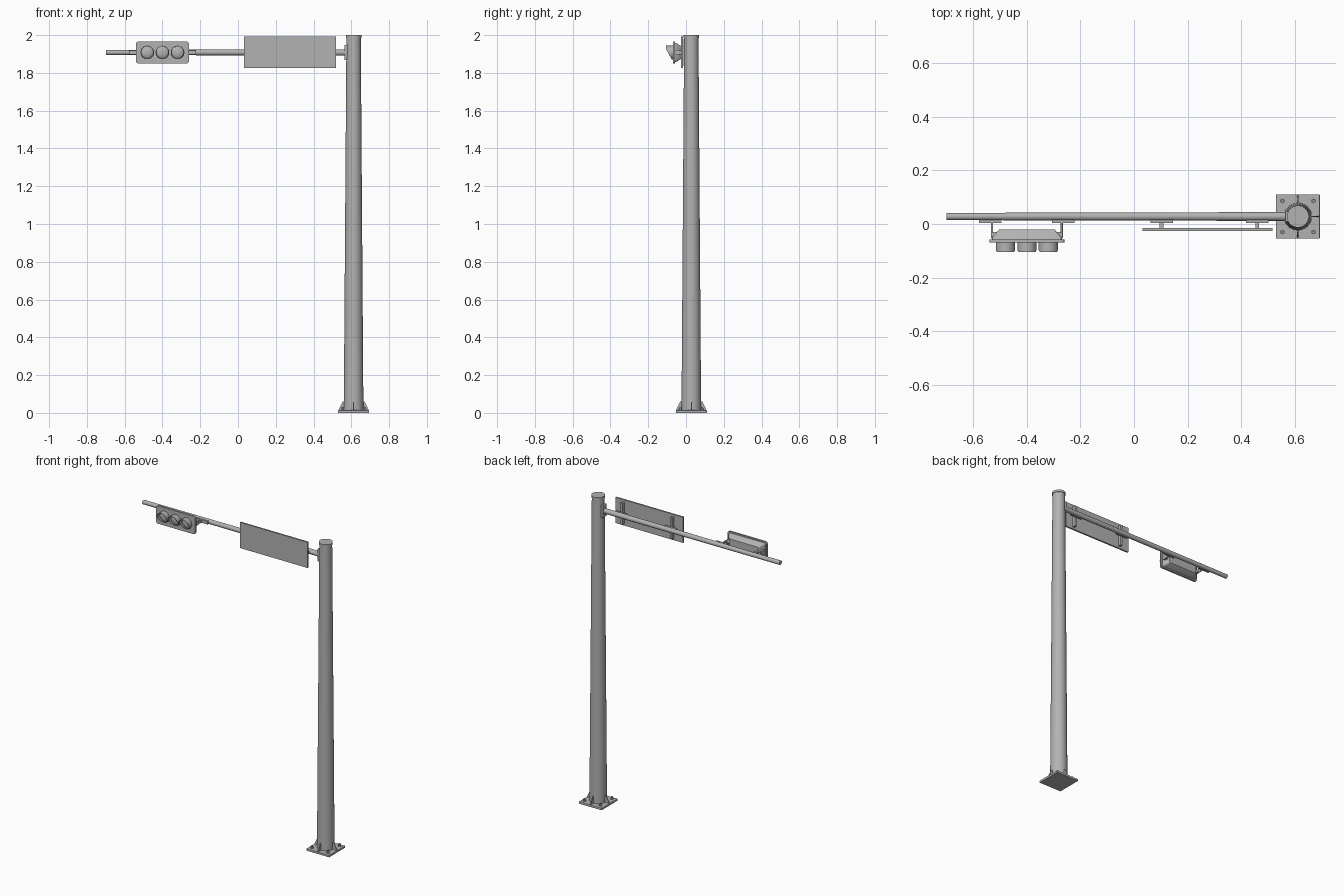
import bpy, bmesh, math
from mathutils import Matrix, Vector

if "Cube" in bpy.data.objects:
    bpy.data.objects.remove(bpy.data.objects["Cube"])

steel = bpy.data.materials.new("galvanised grey")
GREY = (0.45, 0.45, 0.45, 1)
steel.diffuse_color = GREY
steel.use_nodes = True
steel.node_tree.nodes["Principled BSDF"].inputs["Base Color"].default_value = GREY

PX, PY = 0.612, 0.028      # pole axis
ARM_Z = 1.908
AXIS = {"x": Matrix.Rotation(math.pi / 2, 4, "Y"),
        "y": Matrix.Rotation(math.pi / 2, 4, "X"),
        "z": Matrix.Identity(4)}


def finish(name, bm, smooth=False):
    bmesh.ops.recalc_face_normals(bm, faces=bm.faces)
    me = bpy.data.meshes.new(name)
    bm.to_mesh(me)
    bm.free()
    me.materials.append(steel)
    ob = bpy.data.objects.new(name, me)
    bpy.context.collection.objects.link(ob)
    if smooth:
        bpy.ops.object.select_all(action="DESELECT")
        ob.select_set(True)
        bpy.context.view_layer.objects.active = ob
        bpy.ops.object.shade_smooth_by_angle(angle=math.radians(35))
    return ob


def box(name, lo, hi, bevel=0):
    lo, hi = Vector(lo), Vector(hi)
    bm = bmesh.new()
    bmesh.ops.create_cube(bm, size=1, matrix=Matrix.Translation((lo + hi) / 2)
                          @ Matrix.Diagonal((*(hi - lo), 1)))
    ob = finish(name, bm)
    if bevel:
        mod = ob.modifiers.new("bevel", "BEVEL")
        mod.width, mod.segments = bevel, 2
    return ob


def cone(name, center, r1, r2, length, axis="z", sides=32):
    bm = bmesh.new()
    bmesh.ops.create_cone(bm, cap_ends=True, segments=sides, radius1=r1, radius2=r2,
                          depth=length, matrix=Matrix.Translation(center) @ AXIS[axis])
    return finish(name, bm, True)


def prism(name, outline, thickness, matrix):
    """Extrude an XZ outline evenly about its plane."""
    bm = bmesh.new()
    face = bm.faces.new([bm.verts.new((x, -thickness / 2, z)) for x, z in outline])
    new = bmesh.ops.extrude_face_region(bm, geom=[face])["geom"]
    bmesh.ops.translate(bm, vec=(0, thickness, 0),
                        verts=[v for v in new if isinstance(v, bmesh.types.BMVert)])
    bm.transform(matrix)
    return finish(name, bm)


# Pole, cap and base
cone("pole", (PX, PY, 1.0), 0.052, 0.038, 1.98, sides=48)
cone("pole_cap", (PX, PY, 1.993), 0.041, 0.041, 0.014, sides=48)
box("base_plate", (PX - 0.082, PY - 0.082, 0), (PX + 0.082, PY + 0.082, 0.014), 0.002)
for i in range(4):
    turn = Matrix.Translation((PX, PY, 0)) @ Matrix.Rotation(i * math.pi / 2, 4, "Z")
    prism(f"base_gusset_{i + 1}",
          [(0.045, 0.012), (0.079, 0.012), (0.079, 0.018), (0.058, 0.06), (0.045, 0.06)],
          0.005, turn)
    spot = turn @ Vector((0.058, 0.058, 0.018))
    cone(f"base_nut_{i + 1}", spot, 0.009, 0.009, 0.01, sides=6)
    cone(f"base_bolt_{i + 1}", spot + Vector((0, 0, 0.006)), 0.005, 0.005, 0.016, sides=12)

# Arm and its flange
cone("arm", (-0.06, PY, ARM_Z), 0.0135, 0.0165, 1.28, "x")
box("arm_flange", (0.564, PY - 0.019, ARM_Z - 0.04), (0.586, PY + 0.019, ARM_Z + 0.04), 0.003)

# Sign panel with its rails and clamps
box("sign_panel", (0.032, -0.026, 1.825), (0.518, -0.015, 1.992))
for side, x in (("right", 0.103), ("left", 0.46)):
    box(f"sign_clamp_{side}", (x - 0.042, 0.004, ARM_Z - 0.01), (x + 0.042, 0.015, ARM_Z + 0.01))
    box(f"sign_rail_{side}", (x - 0.007, -0.016, 1.838), (x + 0.007, 0.005, 1.978))

# Signal head: rounded face plate and tapered housing
SX = -0.4


def rounded_ring(bm, half_w, half_h, radius, y, steps=5):
    ring = []
    for q, (sx, sz) in enumerate(((1, 1), (-1, 1), (-1, -1), (1, -1))):
        for k in range(steps + 1):
            a = (q + k / steps) * math.pi / 2
            ring.append(bm.verts.new((SX + sx * (half_w - radius) + radius * math.cos(a), y,
                                      ARM_Z + sz * (half_h - radius) + radius * math.sin(a))))
    return ring


def loft(name, rings):
    bm = bmesh.new()
    loops = [rounded_ring(bm, *r) for r in rings]
    for a, b in zip(loops, loops[1:]):
        for i in range(len(a)):
            j = (i + 1) % len(a)
            bm.faces.new((a[i], a[j], b[j], b[i]))
    bm.faces.new(loops[0])
    bm.faces.new(loops[-1])
    return finish(name, bm, True)


loft("signal_face", [(0.14, 0.058, 0.012, -0.069), (0.14, 0.058, 0.012, -0.057)])
loft("signal_housing", [(0.131, 0.05, 0.01, -0.058), (0.128, 0.048, 0.01, -0.048),
                        (0.104, 0.03, 0.008, -0.021)])


# Hoods: tubes cut back toward the bottom
def hood(name, x, sides=32):
    bm = bmesh.new()
    rows = []
    for i in range(sides):
        a = 2 * math.pi * i / sides
        tip = -0.069 - 0.007 - 0.029 * min(1, (1 + math.sin(a)) / 1.5)
        rows.append([bm.verts.new((x + r * math.cos(a), y, ARM_Z + r * math.sin(a)))
                     for r, y in ((0.036, -0.066), (0.036, tip), (0.033, tip), (0.033, -0.066))])
    for i, a in enumerate(rows):
        b = rows[(i + 1) % sides]
        for k in range(4):
            m = (k + 1) % 4
            bm.faces.new((a[k], b[k], b[m], a[m]))
    finish(name, bm, True)


for i, label in enumerate(("right", "middle", "left")):
    x = SX + (i - 1) * 0.08
    hood(f"signal_hood_{label}", x)
    bm = bmesh.new()
    bmesh.ops.create_uvsphere(bm, u_segments=24, v_segments=12, radius=0.0335,
                              matrix=Matrix.Translation((x, -0.067, ARM_Z))
                              @ Matrix.Diagonal((1, 0.4, 1, 1)) @ AXIS["y"])
    finish(f"signal_lens_{label}", bm, True)

# Signal hangers: clamp, strap and pivot on each side
for side, s in (("right", -1), ("left", 1)):
    clamp, strap = SX + s * 0.136, SX + s * 0.13
    box(f"signal_clamp_{side}", (clamp - 0.042, 0.004, ARM_Z - 0.01),
        (clamp + 0.042, 0.015, ARM_Z + 0.01))
    box(f"signal_strap_{side}", (strap - 0.004, -0.05, ARM_Z - 0.011),
        (strap + 0.004, 0.005, ARM_Z + 0.011), 0.002)
    cone(f"signal_pivot_{side}", (SX + s * 0.118, -0.042, ARM_Z), 0.013, 0.013, 0.03, "x", 20)
